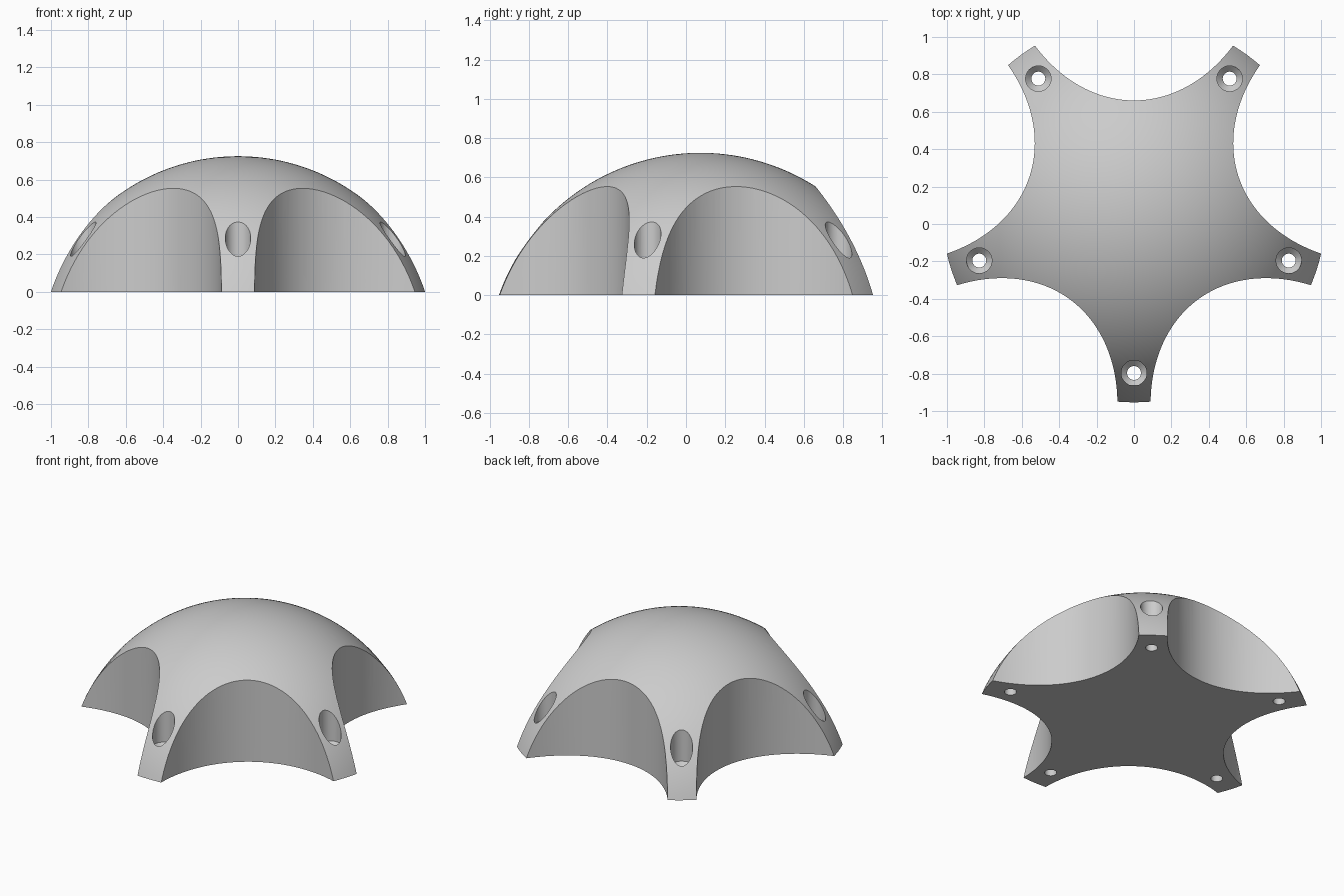
import bpy
import bmesh
from math import sin, cos, pi, radians, sqrt, asin

cube = bpy.data.objects.get("Cube")
if cube:
    bpy.data.objects.remove(cube, do_unlink=True)

CENTRE_Y = 0.0735      # hub of the five arms
BASE_R = 1.027         # dome radius on the ground
HEIGHT = 0.725
HOLE_DIST = 0.87       # hub to screw hole
SPHERE_R = (BASE_R ** 2 + HEIGHT ** 2) / (2 * HEIGHT)
ARMS = [radians(-90 + 72 * i) for i in range(5)]

grey = bpy.data.materials.new("light_grey")
grey.use_nodes = True
grey.diffuse_color = (0.6, 0.6, 0.6, 1)
grey.node_tree.nodes["Principled BSDF"].inputs["Base Color"].default_value = (0.6, 0.6, 0.6, 1)


def finish(bm, name):
    bmesh.ops.recalc_face_normals(bm, faces=bm.faces)
    mesh = bpy.data.meshes.new(name)
    bm.to_mesh(mesh)
    bm.free()
    mesh.materials.append(grey)
    obj = bpy.data.objects.new(name, mesh)
    bpy.context.collection.objects.link(obj)
    return obj


def lathe(name, profile, steps, x=0, y=0):
    """Solid of revolution from (radius, z) points, closed at both ends."""
    bm = bmesh.new()
    rings = []
    for r, z in profile:
        if r == 0:
            rings.append([bm.verts.new((x, y, z))] * steps)
        else:
            rings.append([bm.verts.new((x + r * cos(2 * pi * i / steps),
                                        y + r * sin(2 * pi * i / steps), z))
                          for i in range(steps)])
    for a, b in zip(rings, rings[1:]):
        for i in range(steps):
            j = (i + 1) % steps
            bm.faces.new(list(dict.fromkeys((a[i], a[j], b[j], b[i]))))
    for ring in (rings[0], rings[-1]):
        if ring[0] is not ring[1]:
            bm.faces.new(ring)
    return finish(bm, name)


def scallop(angle):
    """Upright elliptical column that bites out the gap between two arms."""
    dist, a, b, steps = 1.59, 1.003, 0.75, 160
    bm = bmesh.new()
    ring = []
    for i in range(steps):
        t = 2 * pi * i / steps
        u, v = dist + a * cos(t), b * sin(t)
        ring.append(bm.verts.new((u * cos(angle) - v * sin(angle),
                                  CENTRE_Y + u * sin(angle) + v * cos(angle), -0.3)))
    face = bm.faces.new(ring)
    new = bmesh.ops.extrude_face_region(bm, geom=[face])["geom"]
    bmesh.ops.translate(bm, vec=(0, 0, 1.4),
                        verts=[g for g in new if isinstance(g, bmesh.types.BMVert)])
    return finish(bm, "scallop_cutter")


def screw_hole(angle):
    """Wide bore, 45 degree countersink, narrow through hole."""
    wide, narrow, seat = 0.068, 0.037, 0.16
    profile = [(narrow, -0.2), (narrow, seat - (wide - narrow)), (wide, seat), (wide, 0.9)]
    return lathe("hole_cutter", profile, 48, HOLE_DIST * cos(angle),
                 CENTRE_Y + HOLE_DIST * sin(angle))


# Solid spherical cap
edge = asin(BASE_R / SPHERE_R)
RINGS = 40
cap = [(SPHERE_R * sin(edge * (1 - i / RINGS)),
        SPHERE_R * cos(edge * (1 - i / RINGS)) - SPHERE_R + HEIGHT) for i in range(RINGS)]
dome = lathe("five_arm_dome", cap + [(0, HEIGHT)], 160, 0, CENTRE_Y)

# Cut the gaps and screw holes
cutters = [scallop(a + radians(36)) for a in ARMS] + [screw_hole(a) for a in ARMS]
bpy.context.view_layer.objects.active = dome
for cutter in cutters:
    cutter.hide_render = True
    mod = dome.modifiers.new("cut", "BOOLEAN")
    mod.operation = "DIFFERENCE"
    mod.solver = "EXACT"
    mod.object = cutter
    bpy.ops.object.modifier_apply(modifier=mod.name)
for cutter in cutters:
    bpy.data.objects.remove(cutter, do_unlink=True)

# Smooth surfaces, crisp rims
bpy.ops.object.select_all(action="DESELECT")
dome.select_set(True)
bpy.ops.object.shade_smooth_by_angle(angle=radians(25))
